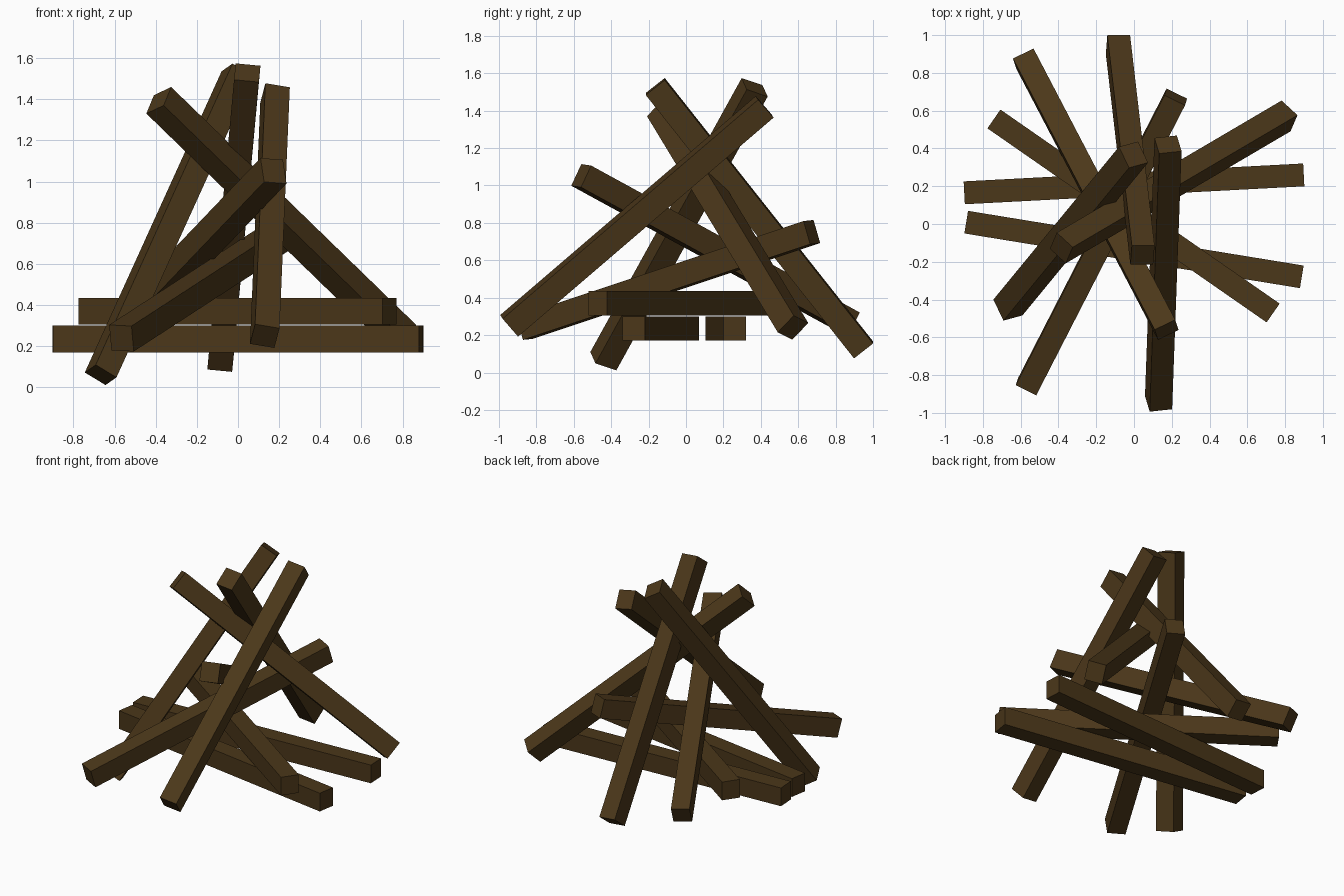
import bpy
from mathutils import Vector, Matrix

if "Cube" in bpy.data.objects:
    bpy.data.objects.remove(bpy.data.objects["Cube"])

LENGTH, WIDTH, HEIGHT = 1.8, 0.121, 0.129

wood = bpy.data.materials.new("dark_wood")
wood.diffuse_color = (0.07, 0.038, 0.01, 1)
wood.use_nodes = True
wood.node_tree.nodes["Principled BSDF"].inputs["Base Color"].default_value = wood.diffuse_color


def log(name, start, end, side):
    """Square log centred between two points; side is its width direction."""
    a, b = Vector(start), Vector(end)
    x = (b - a).normalized()
    y = Vector(side)
    y = (y - x * y.dot(x)).normalized()
    z = x.cross(y)
    rot = Matrix((x, y, z)).transposed().to_4x4()
    bpy.ops.mesh.primitive_cube_add(size=1)
    ob = bpy.context.object
    ob.name = name
    ob.data.materials.append(wood)
    ob.matrix_world = (Matrix.Translation((a + b) / 2) @ rot
                       @ Matrix.Diagonal((LENGTH, WIDTH, HEIGHT, 1)))


# Flat logs at the base
log("base_log_back", (-0.9, 0.165, 0.235), (0.9, 0.26, 0.235), (0, 1, 0))
log("base_log_front", (-0.89, 0.01, 0.235), (0.89, -0.28, 0.235), (0, 1, 0))
log("base_log_upper", (-0.74, 0.555, 0.37), (0.735, -0.47, 0.37), (0, 1, 0))

# Shallow leaning logs
log("low_log_left_back", (0.175, -0.565, 1.055), (-0.58, 0.88, 0.265), (0.105, 0.055, -0.01))
log("low_log_left_front", (0.22, 0.67, 0.75), (-0.565, -0.86, 0.24), (0.105, -0.05, -0.005))

# Steep leaning logs
log("steep_log_back", (0.045, -0.165, 1.53), (-0.085, 0.95, 0.12), (1, 0, -0.1))
log("steep_log_front", (0.18, 0.42, 1.42), (0.13, -0.945, 0.25), (1, 0.105, -0.17))
log("steep_log_right", (-0.39, -0.13, 1.4), (0.81, 0.575, 0.235), (-0.075, 0.07, -0.036))
log("steep_log_left", (0.0, 0.37, 1.53), (-0.67, -0.445, 0.055), (0.11, 0.03, -0.067))
